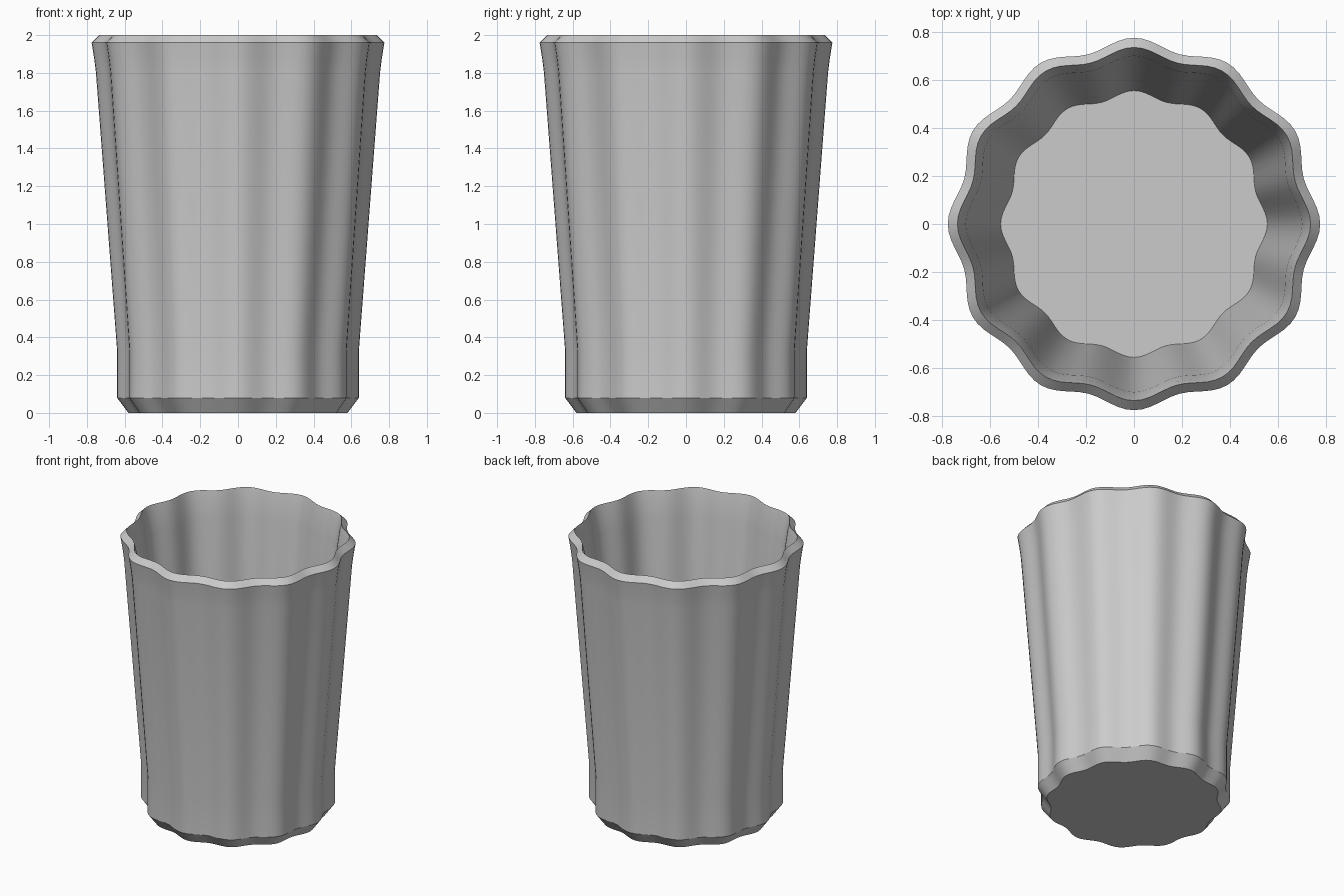
import bpy
import bmesh
from math import cos, sin, pi, radians

cube = bpy.data.objects.get("Cube")
if cube:
    bpy.data.objects.remove(cube, do_unlink=True)

LOBES = 12
SEGMENTS = LOBES * 12
WAVE = 0.028  # half the relative depth of the flutes

# Radius at the crest of a flute, and height: outside going up, then inside going down
PROFILE = [
    (0.58, 0.0), (0.64, 0.08), (0.64, 0.33), (0.752, 1.8), (0.762, 1.88), (0.775, 1.96),
    (0.735, 2.0), (0.72, 1.94), (0.70, 1.8), (0.575, 0.33), (0.555, 0.08),
]


def fluted_ring(bm, radius, z):
    """Ring of vertices with evenly spaced rounded flutes."""
    ring = []
    for i in range(SEGMENTS):
        a = 2 * pi * i / SEGMENTS
        r = radius * (1 - WAVE + WAVE * cos(LOBES * a))
        ring.append(bm.verts.new((r * cos(a), r * sin(a), z)))
    return ring


# Grey material
grey = bpy.data.materials.new("light grey")
grey.use_nodes = True
colour = (0.6, 0.6, 0.6, 1)
grey.diffuse_color = colour
grey.node_tree.nodes["Principled BSDF"].inputs["Base Color"].default_value = colour

# Cup walls, underside and inner floor
bm = bmesh.new()
rings = [fluted_ring(bm, r, z) for r, z in PROFILE]
for low, high in zip(rings, rings[1:]):
    for i in range(SEGMENTS):
        j = (i + 1) % SEGMENTS
        bm.faces.new((low[i], low[j], high[j], high[i]))
bm.faces.new(rings[0][::-1])
bm.faces.new(rings[-1])
bmesh.ops.recalc_face_normals(bm, faces=bm.faces)

mesh = bpy.data.meshes.new("fluted_cup")
bm.to_mesh(mesh)
bm.free()
mesh.materials.append(grey)
cup = bpy.data.objects.new("fluted_cup", mesh)
bpy.context.collection.objects.link(cup)

# Smooth flutes with crisp rim and foot
bpy.ops.object.select_all(action="DESELECT")
cup.select_set(True)
bpy.context.view_layer.objects.active = cup
bpy.ops.object.shade_smooth_by_angle(angle=radians(30))
